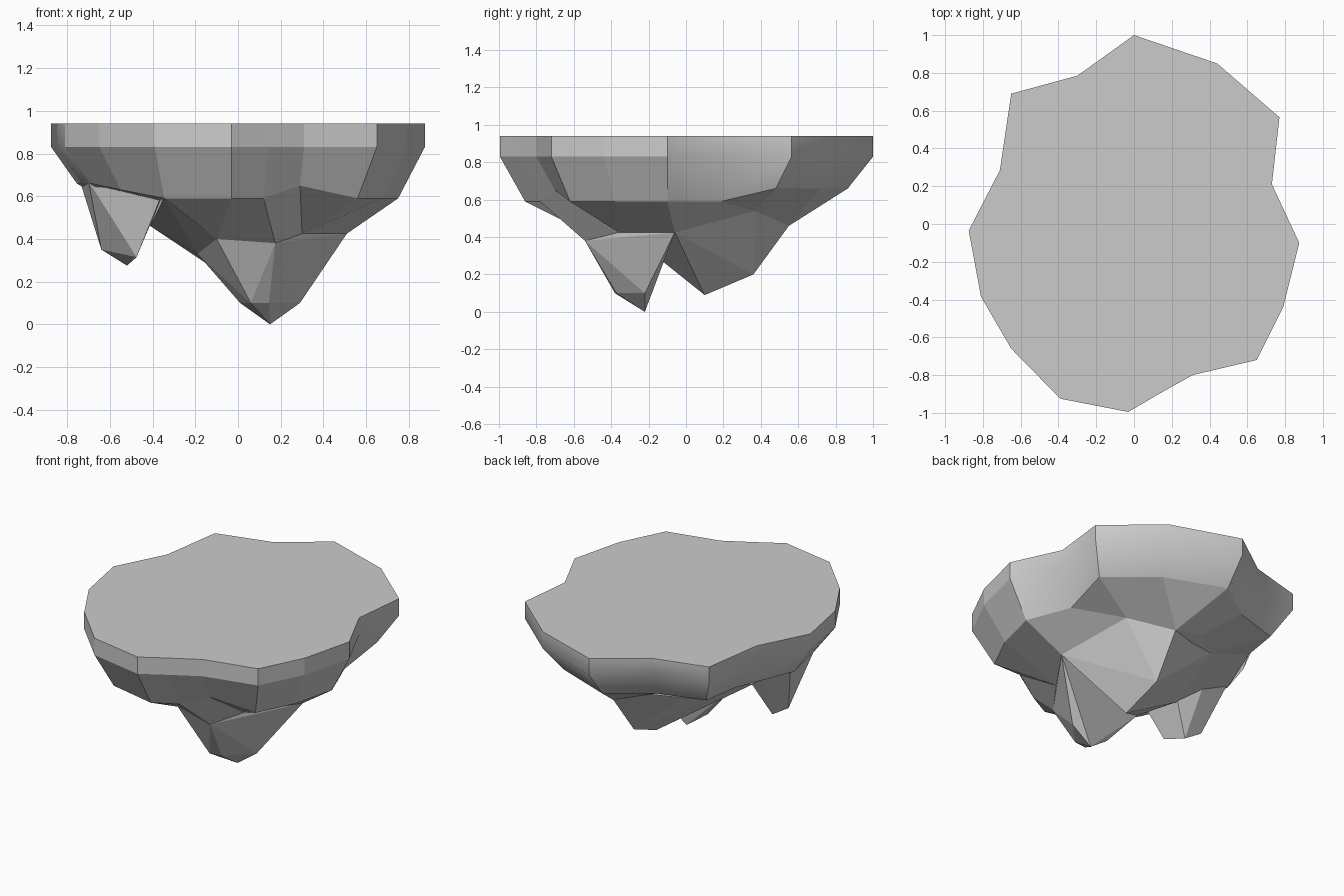
import bpy, bmesh

if "Cube" in bpy.data.objects:
    bpy.data.objects.remove(bpy.data.objects["Cube"])


def make_object(name, bm):
    bmesh.ops.recalc_face_normals(bm, faces=bm.faces)
    mesh = bpy.data.meshes.new(name)
    bm.to_mesh(mesh)
    bm.free()
    ob = bpy.data.objects.new(name, mesh)
    bpy.context.collection.objects.link(ob)
    return ob


def loft(name, rings, bottom, soft):
    """Stack of rings with a flat top and a fan to a bottom point; soft columns
    of the first two bands are smooth shaded."""
    bm = bmesh.new()
    loops = [[bm.verts.new(p) for p in ring] for ring in rings]
    n = len(loops[0])
    bm.faces.new(loops[0])
    for band, (a, b) in enumerate(zip(loops, loops[1:])):
        for i in range(n):
            j = (i + 1) % n
            f = bm.faces.new((a[i], a[j], b[j], b[i]))
            f.smooth = band < 2 and i in soft
    tip = bm.verts.new(bottom)
    for i in range(n):
        bm.faces.new((loops[-1][i], loops[-1][(i + 1) % n], tip))
    bmesh.ops.remove_doubles(bm, verts=bm.verts, dist=0.0005)
    bmesh.ops.recalc_face_normals(bm, faces=bm.faces)
    for e in bm.edges:
        e.smooth = e.calc_face_angle(0) < 0.75
    return make_object(name, bm)


def rock(name, points):
    """Faceted chunk: convex hull of a few corner points."""
    bm = bmesh.new()
    for p in points:
        bm.verts.new(p)
    bmesh.ops.convex_hull(bm, input=bm.verts)
    loose = [v for v in bm.verts if not v.link_faces]
    bmesh.ops.delete(bm, geom=loose, context='VERTS')
    return make_object(name, bm)


def fuse(body, chunk):
    """Weld a chunk into the body so no hidden inner faces remain."""
    mod = body.modifiers.new("fuse", 'BOOLEAN')
    mod.operation, mod.solver, mod.object = 'UNION', 'EXACT', chunk
    bpy.context.view_layer.objects.active = body
    bpy.ops.object.modifier_apply(modifier=mod.name)
    bpy.data.objects.remove(chunk)


# Plateau outline, clockwise from the back
outline = [(0, 1), (.44, .85), (.77, .565), (.73, .21), (.875, -.1), (.79, -.44),
           (.65, -.72), (.31, -.8), (.14, -.895), (-.03, -.995), (-.39, -.925),
           (-.65, -.66), (-.81, -.385), (-.875, -.035), (-.71, .285),
           (-.65, .69), (-.3, .785)]

# Shoulder where the slope breaks below the rim
shoulder = [(0, .865, .66), (.38, .72, .66), (.67, .48, .66), (.64, .185, .59),
            (.75, -.1, .59), (.68, -.38, .59), (.56, -.62, .59), (.29, -.7, .65),
            (.12, -.78, .59), (-.03, -.86, .59), (-.345, -.79, .59),
            (-.55, -.58, .63), (-.69, -.34, .66), (-.755, -.04, .66),
            (-.6, .34, .66), (-.56, .59, .66), (-.26, .68, .66)]

# Corners shared by the underside and the spikes
back, side, right = (.14, .55, .46), (.37, .37, .54), (.51, -.06, .425)
notch, front, front_l = (.3, -.36, .425), (.175, -.54, .38), (-.1, -.48, .4)
left, inner, hollow = (-.19, -.2, .33), (-.41, -.1, .46), (-.35, .29, .6)
under = [back, back, side, side, right, notch, notch, notch, front, front_l,
         front_l, (-.36, -.38, .58), (-.4, -.3, .58), inner, hollow, hollow,
         (-.1, .5, .54)]

island = loft("island", [[(x, y, .94) for x, y in outline],
                         [(x, y, .83) for x, y in outline], shoulder, under],
              (0, -.02, .38), {0, 1, 2, 3, 12, 13, 14, 15, 16})

# Large front spike
fuse(island, rock("front_spike", [
    right, notch, front, front_l, left, (.25, -.3, .5), (0, -.3, .5),
    (.01, -.24, .1), (.06, -.38, .1), (.145, -.37, .1), (.29, -.22, .1),
    (.15, -.22, 0)]))

# Wide rear spike, running out to the left
fuse(island, rock("rear_spike", [
    back, side, right, left, inner, hollow, (.24, .15, .245),
    (.125, .36, .2), (.145, .1, .09), (-.05, -.1, .29), (.1, .2, .58)]))

# Ridge joining the front spike to the left side
fuse(island, rock("left_ridge", [
    (-.345, -.78, .595), front_l, left, inner, (-.05, -.4, .5), (-.36, -.3, .6)]))

# Small left spike
fuse(island, rock("left_spike", [
    (-.74, -.02, .67), (-.7, -.32, .67), (-.36, -.38, .6), (-.41, -.09, .47),
    (-.55, .02, .65), (-.64, -.145, .35), (-.475, -.29, .315), (-.52, -.15, .275)]))
